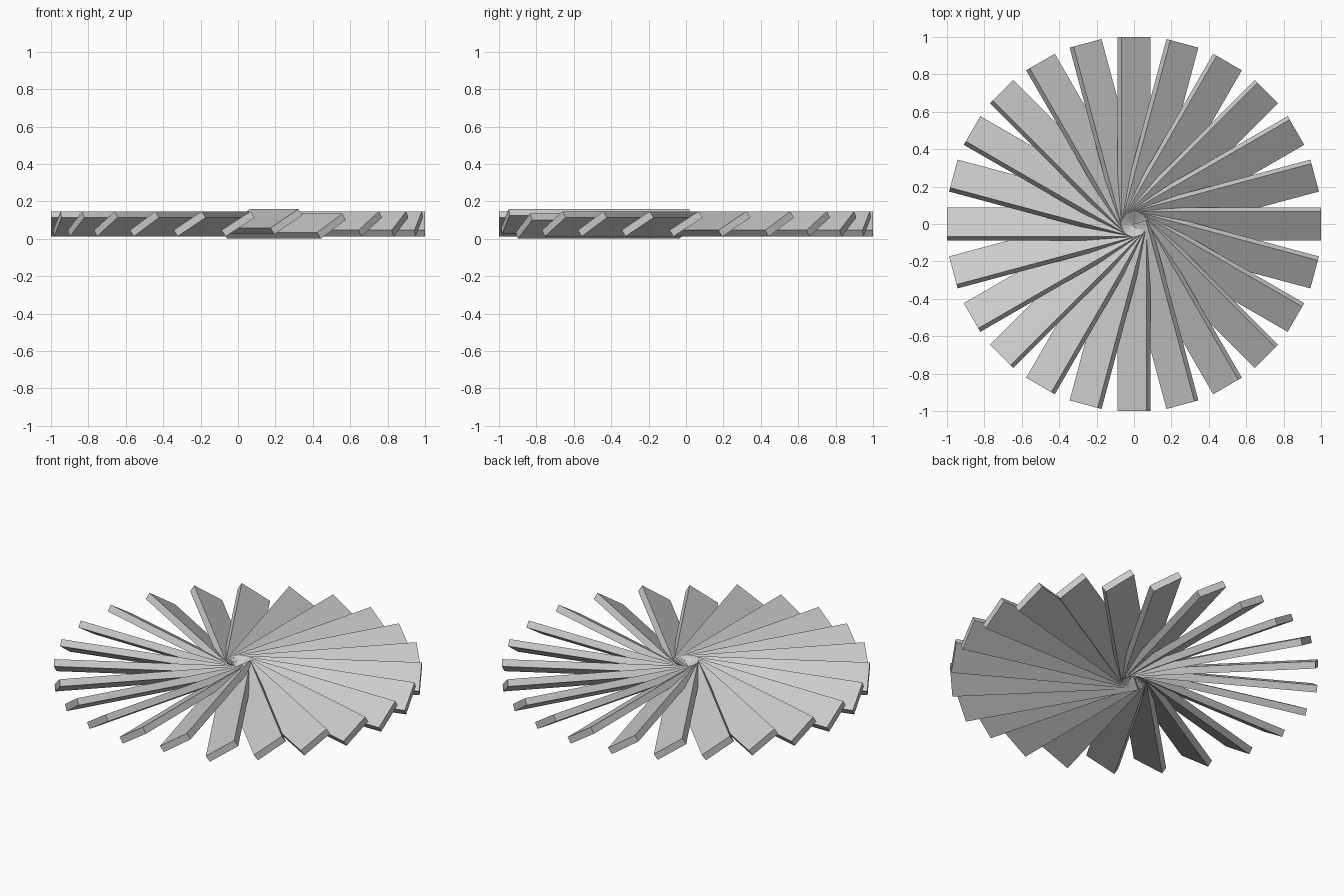
import bpy, bmesh
from math import radians
from mathutils import Matrix, Vector

cube = bpy.data.objects.get("Cube")
if cube:
    bpy.data.objects.remove(cube)

BLADES = 24
LENGTH, WIDTH, THICK = 1.0, 0.185, 0.04
PITCH = radians(33)
MID_HEIGHT = 0.08
LIFT = {19: 0.012, 20: -0.012}   # slightly raised and lowered blades

grey = bpy.data.materials.new("light_grey")
grey.use_nodes = True
grey.diffuse_color = (0.6, 0.6, 0.6, 1)
grey.node_tree.nodes["Principled BSDF"].inputs["Base Color"].default_value = (0.6, 0.6, 0.6, 1)


def blade(index):
    """A flat bar from the hub to the rim, pitched about its own length."""
    bm = bmesh.new()
    bmesh.ops.create_cube(bm, size=1)
    bmesh.ops.translate(bm, verts=bm.verts, vec=Vector((0.5, 0, 0)))
    bmesh.ops.scale(bm, verts=bm.verts, vec=Vector((LENGTH, WIDTH, THICK)))
    place = (Matrix.Translation((0, 0, MID_HEIGHT + LIFT.get(index, 0)))
             @ Matrix.Rotation(radians(360 / BLADES * index), 4, 'Z')
             @ Matrix.Rotation(PITCH, 4, 'X'))
    bmesh.ops.transform(bm, matrix=place, verts=bm.verts)
    name = f"blade_{index + 1}"
    mesh = bpy.data.meshes.new(name)
    bm.to_mesh(mesh)
    bm.free()
    mesh.materials.append(grey)
    bpy.context.collection.objects.link(bpy.data.objects.new(name, mesh))


# Ring of pitched blades
for i in range(BLADES):
    blade(i)
